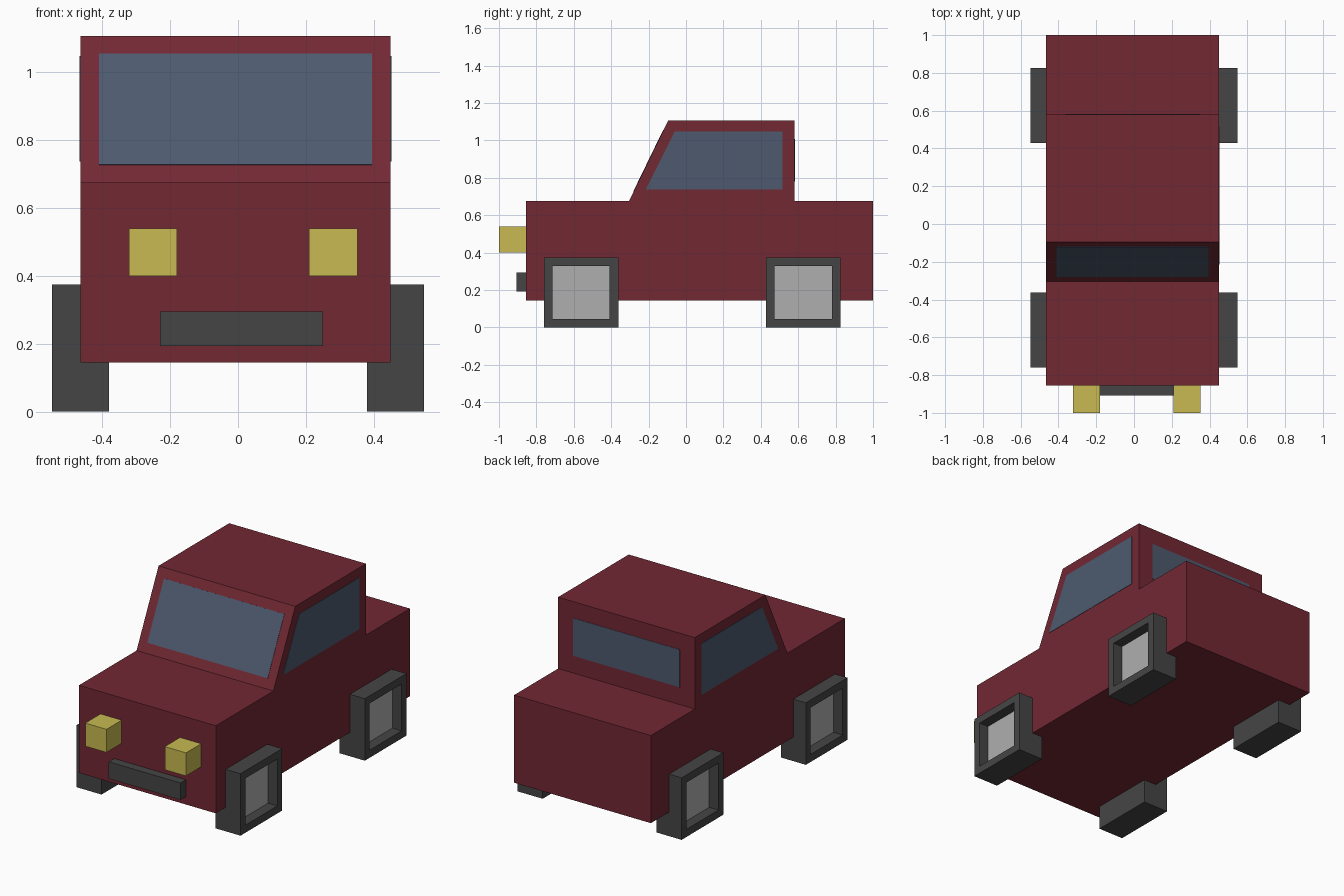
import bpy, bmesh
from mathutils import Vector

if "Cube" in bpy.data.objects:
    bpy.data.objects.remove(bpy.data.objects["Cube"])


def material(name, rgb):
    m = bpy.data.materials.new(name)
    m.diffuse_color = (*rgb, 1)
    m.use_nodes = True
    m.node_tree.nodes["Principled BSDF"].inputs["Base Color"].default_value = m.diffuse_color
    return m


RED = material("red paint", (0.17, 0.021, 0.034))
GLASS = material("glass", (0.075, 0.102, 0.156))
RUBBER = material("rubber", (0.06, 0.06, 0.06))
HUB = material("hub metal", (0.43, 0.43, 0.43))
LAMP = material("lamp yellow", (0.58, 0.49, 0.085))


def finish(name, bm, *mats):
    mesh = bpy.data.meshes.new(name)
    bm.to_mesh(mesh)
    bm.free()
    for m in mats:
        mesh.materials.append(m)
    obj = bpy.data.objects.new(name, mesh)
    bpy.context.collection.objects.link(obj)
    return obj


def prism_mesh(points, direction):
    """Extrude a flat polygon along a vector into a closed solid."""
    bm = bmesh.new()
    face = bm.faces.new([bm.verts.new(p) for p in points])
    new = bmesh.ops.extrude_face_region(bm, geom=[face], use_keep_orig=True)["geom"]
    verts = [v for v in new if isinstance(v, bmesh.types.BMVert)]
    bmesh.ops.translate(bm, verts=verts, vec=Vector(direction))
    bmesh.ops.recalc_face_normals(bm, faces=bm.faces)
    return bm


def box_mesh(x0, x1, y0, y1, z0, z1):
    base = [(x0, y0, z0), (x1, y0, z0), (x1, y1, z0), (x0, y1, z0)]
    return prism_mesh(base, (0, 0, z1 - z0))


# Body and cabin as one side profile
LEFT, RIGHT = -0.465, 0.45
profile = [(-0.855, 0.145), (1.0, 0.145), (1.0, 0.675), (0.58, 0.675),
           (0.58, 1.107), (-0.095, 1.107), (-0.305, 0.675), (-0.855, 0.675)]
finish("body", prism_mesh([(LEFT, y, z) for y, z in profile],
                          (RIGHT - LEFT, 0, 0)), RED)

# Windows, practically flush with the body
T = 0.002
side = [(-0.215, 0.737), (-0.06, 1.048), (0.517, 1.048), (0.517, 0.737)]
for name, x, s in (("left", LEFT, -1), ("right", RIGHT, 1)):
    finish(name + "_window", prism_mesh([(x, y, z) for y, z in side], (s * T, 0, 0)), GLASS)

slope = (0.305 - 0.095) / (1.107 - 0.675)
shield = [(x, -0.305 + slope * (z - 0.675), z)
          for x, z in ((-0.41, 0.727), (0.395, 0.727), (0.395, 1.055), (-0.41, 1.055))]
finish("windscreen", prism_mesh(shield, Vector((0, -1, slope)).normalized() * T), GLASS)
finish("rear_window", box_mesh(-0.365, 0.35, 0.58, 0.58 + T, 0.78, 1.008), GLASS)

# Headlights and bumper
for name, x in (("left", -0.322), ("right", 0.21)):
    finish(name + "_headlight", box_mesh(x, x + 0.142, -1.0, -0.855, 0.40, 0.54), LAMP)
finish("bumper", box_mesh(-0.23, 0.25, -0.907, -0.855, 0.193, 0.295), RUBBER)

# Square wheels with a recessed hub on the outer face
for end, y in (("front", -0.76), ("rear", 0.428)):
    for name, s in (("left", -1), ("right", 1)):
        x0, x1 = sorted((s * 0.381, s * 0.549))
        bm = box_mesh(x0, x1, y, y + 0.398, 0, 0.375)
        outer = max(bm.faces, key=lambda f: s * f.calc_center_median().x)
        bmesh.ops.inset_region(bm, faces=[outer], thickness=0.065)
        bmesh.ops.translate(bm, verts=list({v for e in
                            bmesh.ops.extrude_face_region(bm, geom=[outer])["geom"]
                            if isinstance(e, bmesh.types.BMFace) for v in e.verts}),
                            vec=(-s * 0.062, 0, 0))
        if outer.is_valid:
            bmesh.ops.delete(bm, geom=[outer], context="FACES_ONLY")
        hub = [f for f in bm.faces
               if abs(abs(f.calc_center_median().x) - 0.487) < 1e-3 and abs(f.normal.x) > 0.9]
        for f in hub:
            f.material_index = 1
        bmesh.ops.recalc_face_normals(bm, faces=bm.faces)
        finish(f"{end}_{name}_wheel", bm, RUBBER, HUB)
